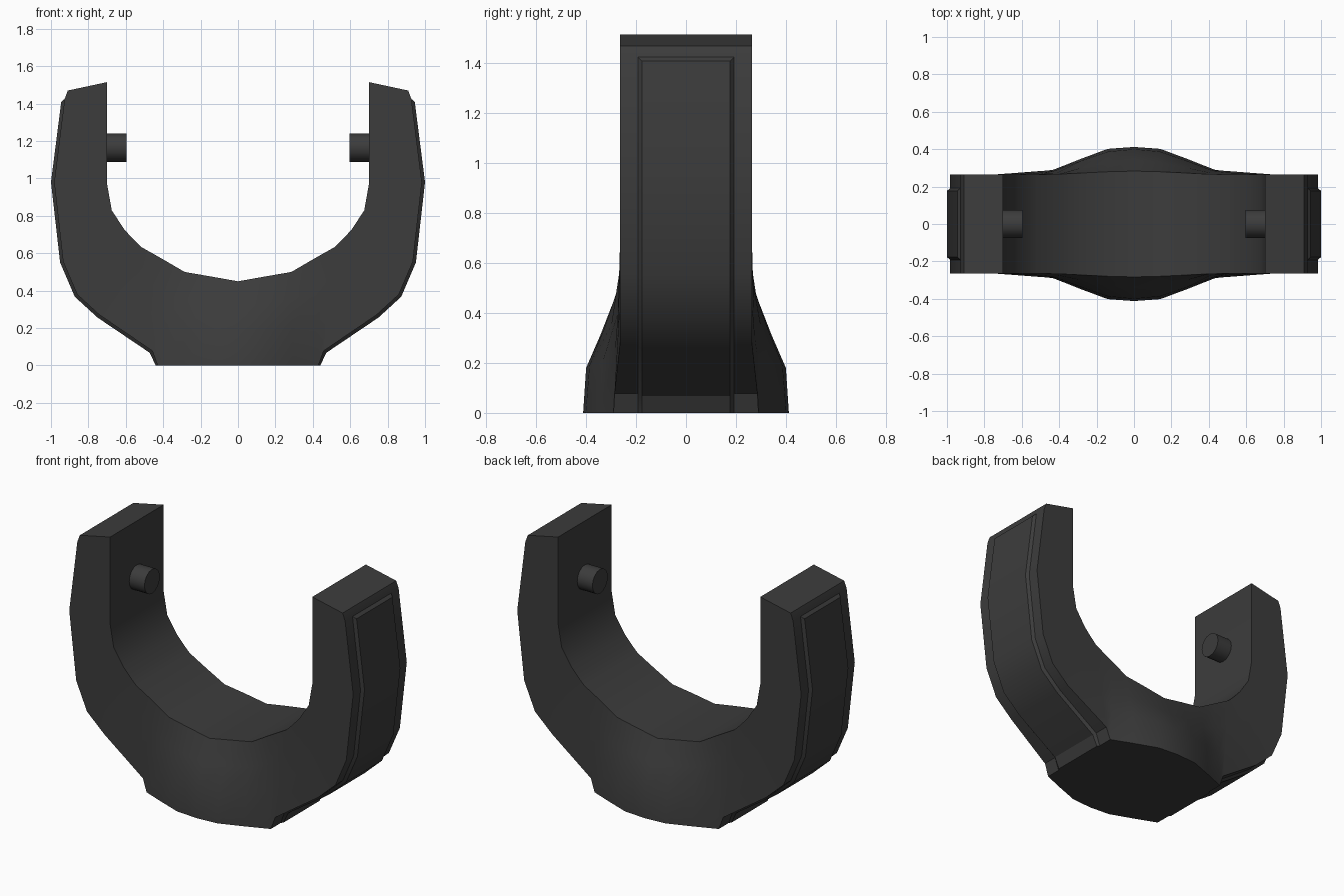
import bpy, bmesh, math

if "Cube" in bpy.data.objects:
    bpy.data.objects.remove(bpy.data.objects["Cube"])

dark = bpy.data.materials.new("dark_grey")
dark.diffuse_color = (0.045, 0.045, 0.045, 1)
dark.use_nodes = True
dark.node_tree.nodes["Principled BSDF"].inputs["Base Color"].default_value = dark.diffuse_color


def interp(v, table):
    for (a, fa), (b, fb) in zip(table, table[1:]):
        if v <= b:
            return fa + (fb - fa) * max(0, v - a) / (b - a)
    return table[-1][1]


def finish(obj, angle):
    obj.data.materials.append(dark)
    bpy.ops.object.select_all(action='DESELECT')
    obj.select_set(True)
    bpy.context.view_layer.objects.active = obj
    bpy.ops.object.shade_smooth_by_angle(angle=math.radians(angle))


def skin(name, rings, angle=30):
    """Closed tube through equal-sized rings, with end caps."""
    bm = bmesh.new()
    rows = [[bm.verts.new(p) for p in r] for r in rings]
    n = len(rows[0])
    for a, b in zip(rows, rows[1:]):
        for i in range(n):
            j = (i + 1) % n
            bm.faces.new((a[i], a[j], b[j], b[i]))
    bm.faces.new(rows[0])
    bm.faces.new(rows[-1])
    bmesh.ops.recalc_face_normals(bm, faces=bm.faces)
    me = bpy.data.meshes.new(name)
    bm.to_mesh(me)
    bm.free()
    obj = bpy.data.objects.new(name, me)
    bpy.context.collection.objects.link(obj)
    finish(obj, angle)


# Right half of the U: inner and outer edge points, bottom centre to arm tip
inner = [(0, .45), (.14, .475), (.285, .50), (.40, .567), (.52, .635), (.565, .68),
         (.61, .73), (.675, .83), (.70, .97), (.70, 1.44), (.70, 1.515)]
outer = [(0, 0), (.14, 0), (.29, 0), (.43, 0), (.458, .078), (.74, .27),
         (.86, .38), (.935, .555), (.983, .98), (.927, 1.425), (.91, 1.47)]

# Swelling of the front and back faces around the foot
across = [(0, 1), (.14, .93), (.28, .58), (.42, .18), (.6, .04), (.72, 0)]
upward = [(0, .147), (.18, .135), (.45, .018), (.63, 0)]


def half_depth(x, z):
    return .265 + interp(abs(x), across) * interp(z, upward)


def yoke_ring(pi, po, side):
    front = []
    for t in (0, .4, .7, 1):
        x = (po[0] + (pi[0] - po[0]) * t) * side
        z = po[1] + (pi[1] - po[1]) * t
        front.append((x, -half_depth(x, z), z))
    return front + [(x, -y, z) for x, y, z in reversed(front)]


pairs = list(zip(inner, outer))
skin("yoke_body", [yoke_ring(i, o, -1) for i, o in reversed(pairs[1:])]
     + [yoke_ring(i, o, 1) for i, o in pairs])

# Raised bevelled panel along the outside of each arm
panel = [(.44, 0), (.472, .068), (.752, .257), (.873, .368), (.951, .55),
         (1.0, .98), (.945, 1.41)]
for side, label in ((1, "right"), (-1, "left")):
    skin(label + "_outer_panel",
         [[(b[0] * side, -.192, b[1]), (p[0] * side, -.177, p[1]),
           (p[0] * side, .177, p[1]), (b[0] * side, .192, b[1])]
          for b, p in zip(outer[3:10], panel)])
    # Pivot peg on the inside of each arm
    bpy.ops.mesh.primitive_cylinder_add(vertices=16, radius=.076, depth=.12,
                                        location=(.655 * side, 0, 1.165),
                                        rotation=(0, math.pi / 2, 0))
    peg = bpy.context.object
    peg.name = label + "_pivot_peg"
    finish(peg, 30)
